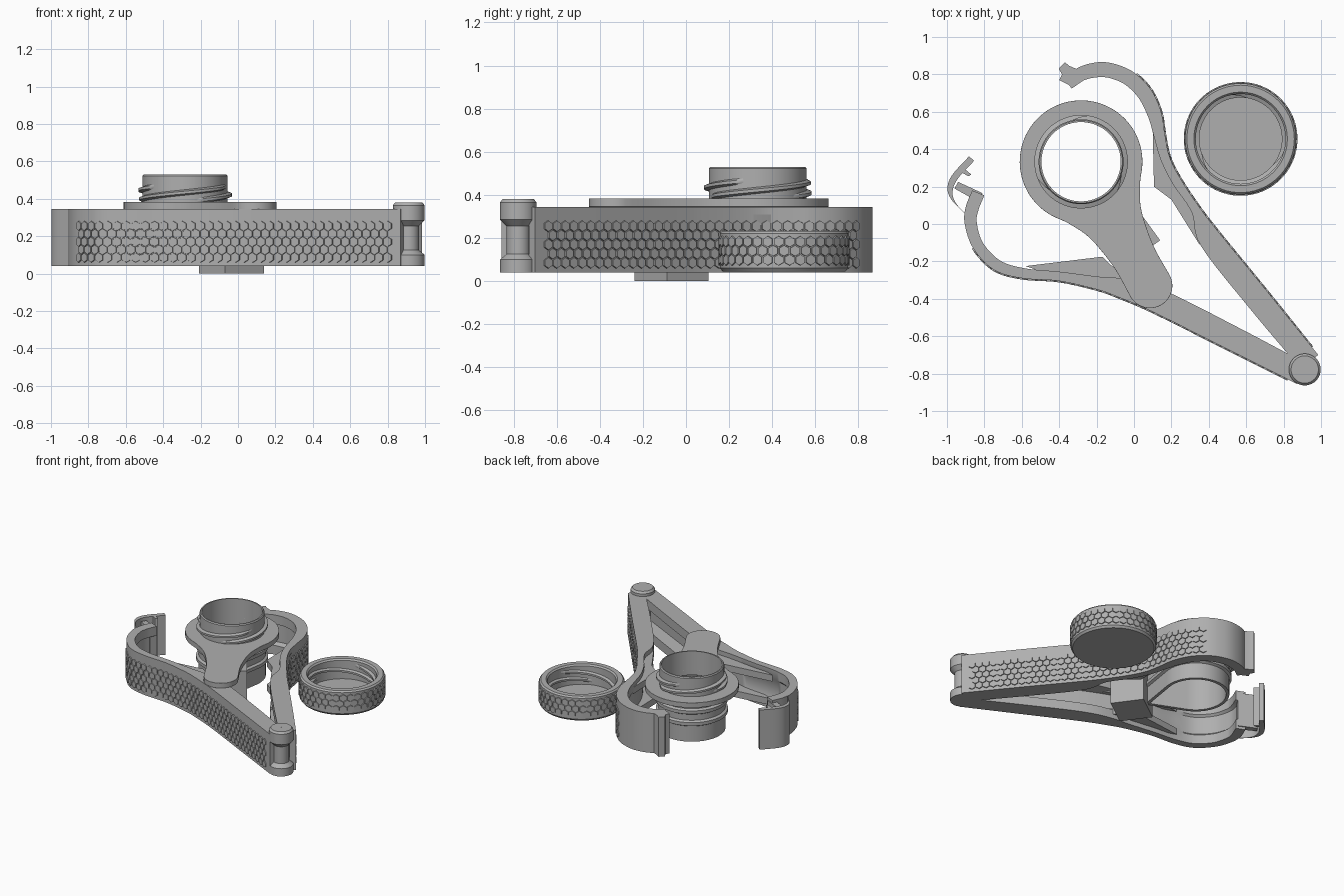
import bpy, bmesh, math
from mathutils import Vector, Matrix

cube = bpy.data.objects.get("Cube")
if cube:
    bpy.data.objects.remove(cube)

grey = bpy.data.materials.new("plain grey")
grey.use_nodes = True
colour = (0.43, 0.43, 0.43, 1)
grey.diffuse_color = colour
grey.node_tree.nodes["Principled BSDF"].inputs["Base Color"].default_value = colour

NECK = Vector((-0.283, 0.333, 0))
CAP = Vector((0.57, 0.455, 0))
AXIS = math.atan2(-0.663, 0.368)   # direction of the spout handle
Z0, Z1 = 0.04, 0.345               # bottom and top of the arms


def finish(name, bm, loc=(0, 0, 0), rot=0, bevel=0):
    bmesh.ops.recalc_face_normals(bm, faces=bm.faces)
    me = bpy.data.meshes.new(name)
    bm.to_mesh(me)
    bm.free()
    me.materials.append(grey)
    me.shade_smooth()
    me.set_sharp_from_angle(angle=math.radians(35))
    ob = bpy.data.objects.new(name, me)
    ob.location, ob.rotation_euler.z = loc, rot
    bpy.context.collection.objects.link(ob)
    if bevel:
        mod = ob.modifiers.new("edge", 'BEVEL')
        mod.width, mod.segments = bevel, 2
        mod.limit_method, mod.angle_limit = 'ANGLE', math.radians(50)
    return ob


def loft(bm, rings, wrap=False):
    """Skin closed rings; close the ends with faces unless wrapping round."""
    rows = [[bm.verts.new(p) for p in ring] for ring in rings]
    n = len(rows[0])
    for a, b in zip(rows, rows[1:] + (rows[:1] if wrap else [])):
        for i in range(n):
            j = (i + 1) % n
            bm.faces.new((a[i], a[j], b[j], b[i]))
    if not wrap:
        bm.faces.new(rows[0])
        bm.faces.new(rows[-1])


def revolve(name, profile, loc, steps=72):
    bm = bmesh.new()
    turn = [math.tau * i / steps for i in range(steps)]
    loft(bm, [[(r * math.cos(a), r * math.sin(a), z) for r, z in profile] for a in turn], True)
    return finish(name, bm, loc)


def prism(name, outline, z0, z1, bevel=0):
    bm = bmesh.new()
    loft(bm, [[(x, y, z) for x, y in outline] for z in (z0, z1)])
    return finish(name, bm, bevel=bevel)


def spline(points, steps=6):
    """Smooth curve through points of any dimension."""
    p = [Vector(q) for q in points]
    p = [p[0] * 2 - p[1]] + p + [p[-1] * 2 - p[-2]]
    out = []
    for a, b, c, d in zip(p, p[1:], p[2:], p[3:]):
        for i in range(steps):
            t = i / steps
            out.append(0.5 * (2 * b + (c - a) * t + (2 * a - 5 * b + 4 * c - d) * t * t
                              + (3 * b - a - 3 * c + d) * t ** 3))
    return out + [p[-2]]


def arc(cx, r, a0, a1, n):
    angles = [math.radians(a0 + (a1 - a0) * i / n) for i in range(n + 1)]
    return [(cx + r * math.cos(a), r * math.sin(a)) for a in angles]


def honeycomb(name, locate, length, z0, z1, closed=False, pitch=0.05, height=0.007):
    """Raised hexagons on a wall; locate(s) gives a point and outward normal."""
    bm = bmesh.new()
    cols = round(length / pitch)
    pitch = length / cols
    radius, step = pitch * 0.53, pitch * 0.84
    rows = int((z1 - z0 - 2 * radius) / step + 0.01) + 1
    start = (z0 + z1 - (rows - 1) * step) / 2
    for row in range(rows):
        for col in range(cols if closed or row % 2 == 0 else cols - 1):
            s0 = (col + 0.5 + 0.5 * (row % 2)) * pitch
            rings = []
            for lift, size in ((-0.004, radius), (height, radius * 0.93)):
                ring = []
                for k in range(6):
                    a = math.radians(60 * k + 30)
                    p, n = locate(s0 + size * math.cos(a))
                    q = p + n * lift
                    ring.append((q.x, q.y, start + row * step + size * math.sin(a)))
                rings.append(ring)
            loft(bm, rings)
    finish(name, bm)


def arm(name, stations, side, skip_start, skip_end):
    """Clamp arm with a channel along its inner face and a gripping panel outside."""
    path = spline(stations)
    flat = [Vector((p.x, p.y)) for p in path]
    normals = []
    for i in range(len(flat)):
        t = (flat[min(i + 1, len(flat) - 1)] - flat[max(i - 1, 0)]).normalized()
        normals.append(Vector((-t.y, t.x)) * side)
    rings = []
    for p, n, q in zip(flat, normals, path):
        full, web = q.z, min(0.045, q.z - 0.01)
        section = ((0, Z0), (0, Z1), (full, Z1), (full, 0.275), (web, 0.26),
                   (web, 0.125), (full, 0.11), (full, Z0))
        rings.append([(p.x - n.x * d, p.y - n.y * d, z) for d, z in section])
    bm = bmesh.new()
    loft(bm, rings)
    finish(name, bm)
    dist = [0]
    for a, b in zip(flat, flat[1:]):
        dist.append(dist[-1] + (b - a).length)

    def locate(s):
        s += skip_start
        i = next((k for k in range(len(dist) - 2) if dist[k + 1] > s), len(dist) - 2)
        f = (s - dist[i]) / (dist[i + 1] - dist[i])
        return flat[i].lerp(flat[i + 1], f), normals[i].lerp(normals[i + 1], f).normalized()
    honeycomb(name + "_grip", locate, dist[-1] - skip_start - skip_end, 0.045, 0.295)


def threads(name, loc, r, depth, z0, z1):
    """Three ramps, each half a turn long, tapered at both ends."""
    bm = bmesh.new()
    n = 30
    for end in (-15, 105, 225):
        rings = []
        for i in range(n + 1):
            a = math.radians(end - 180 + 180 * i / n)
            z = z0 + (z1 - z0) * i / n
            top = r + depth * max(0.05, min(1, i / 4, (n - i) / 4))
            rings.append([(q * math.cos(a), q * math.sin(a), z + dz) for q, dz in
                          ((r, -0.016), (top, -0.007), (top, 0.007), (r, 0.016))])
        loft(bm, rings)
    finish(name, bm, loc)


# Clamp arms: outer edge x, y and thickness, from the hinge to the tip
arm("front_arm", [(.87, -.855, .12), (.5, -.67, .13), (.1, -.47, .13), (-.1, -.385, .1),
                  (-.2, -.35, .07), (-.4, -.305, .05), (-.6, -.29, .055), (-.75, -.245, .06),
                  (-.86, -.13, .06), (-.905, 0, .065), (-.9, .09, .07), (-.865, .18, .07)],
    1, 0.05, 0.32)
arm("back_arm", [(.985, -.7, .12), (.72, -.37, .13), (.45, -.04, .12), (.35, .09, .05),
                 (.25, .24, .05), (.19, .36, .05), (.165, .48, .06), (.145, .6, .075),
                 (.09, .72, .08), (0, .81, .08), (-.1, .855, .08), (-.19, .865, .08),
                 (-.29, .84, .075), (-.375, .78, .07)],
    -1, 0.05, 0.42)

# Inner seating ledges on both arms
ledges = {"front": [(-.58, -.225), (-.17, -.175), (-.08, -.26), (.02, -.4), (-.2, -.33), (-.42, -.28)],
          "back": [(.1, .5), (.107, .2), (.2, .13), (.35, -.11), (.43, -.03), (.24, .23), (.16, .45)]}
for which, outline in ledges.items():
    for level, z in (("lower", 0.075), ("upper", 0.26)):
        prism(f"{which}_{level}_ledge", outline, z, z + 0.05)

# Hinge post with a waisted middle
revolve("hinge_post", [(0.001, Z0), (.085, Z0), (.085, .1), (.055, .125), (.055, .255),
                       (.085, .285), (.085, .365), (.073, .38), (0.001, .38)],
        (0.913, -0.778, 0), 40)

# Latch hook on the front arm, catch on the back arm
hook = spline([(-.9, .05), (-.965, .12), (-.985, .18), (-.96, .25), (-.87, .35)])
outer = [(p.x - .012, p.y + .012) for p in hook]
inner = [(p.x + .015, p.y - .012) for p in reversed(hook)]
prism("latch_hook", outer + inner, Z0, Z1)
prism("latch_barb", [(-.955, .255), (-.925, .31), (-.87, .265), (-.885, .255), (-.92, .275)], Z0, Z1)
prism("latch_tab", [(-.96, .19), (-.94, .225), (-.81, .165), (-.835, .12)], Z0 + .02, Z1 - .02)
prism("catch", [(-.33, .735), (-.4, .77), (-.385, .8), (-.402, .83), (-.37, .865),
                (-.345, .845), (-.31, .83), (-.34, .79)], Z0, Z1)

# Spout plate: disc with a waisted handle and a round hole
waist = [(.35, .168), (.46, .138), (.6, .119)]
half = arc(0, .328, 180, 48, 30) + [tuple(p) for p in spline(
    [(.232, .232)] + waist + [(.758, .12)])][1:-1] + arc(.758, .12, 85, 0, 12)
outline = half + [(x, -y) for x, y in reversed(half[1:-1])]
bm = bmesh.new()
edges = []
for loop in (outline, arc(0, .212, 0, 355, 71)):
    vs = [bm.verts.new((x, y, .345)) for x, y in loop]
    edges += [bm.edges.new((vs[i - 1], vs[i])) for i in range(len(vs))]
bmesh.ops.triangle_fill(bm, edges=edges, use_beauty=True)
grown = bmesh.ops.extrude_face_region(bm, geom=list(bm.faces))["geom"]
bmesh.ops.translate(bm, vec=(0, 0, .038), verts=[g for g in grown if isinstance(g, bmesh.types.BMVert)])
finish("spout_plate", bm, NECK, AXIS, 0.012)

# Threaded spout above the plate
revolve("spout", [(.212, .35), (.227, .35), (.227, .522), (.221, .53), (.212, .53)], NECK)
threads("spout_threads", NECK, .224, .026, .39, .465)


# Teardrop neck below the plate, with two raised bands
def teardrop(r, z):
    side = arc(0, r, 52, 308, 56)
    return [(x, y, z) for x, y in side] + [(r * 1.62, 0, z)]


wall = ((.212, Z0), (.235, Z0), (.235, .16), (.252, .17), (.252, .195), (.235, .205), (.235, .25),
        (.252, .26), (.252, .285), (.235, .295), (.235, .35), (.212, .35))
bm = bmesh.new()
loft(bm, [teardrop(r, z) for r, z in wall], True)
finish("spout_neck", bm, NECK, AXIS)

# Block under the handle
bm = bmesh.new()
bmesh.ops.create_cube(bm, size=1, matrix=Matrix.Diagonal((.26, .236, .345, 1)))
finish("handle_block", bm, (-.035, -.068, .1725), math.radians(36))

# Screw cap, open at the top
revolve("cap", [(0.001, .045), (.285, .045), (.297, .06), (.297, .222), (.287, .233), (.25, .233),
                (.24, .222), (.24, .08), (0.001, .08)], CAP)
threads("cap_threads", CAP, .243, -.022, .11, .19)


def around_cap(s):
    n = Vector((math.cos(s / .297), math.sin(s / .297)))
    return CAP.xy + n * .297, n


honeycomb("cap_grip", around_cap, math.tau * .297, .06, .222, True)
